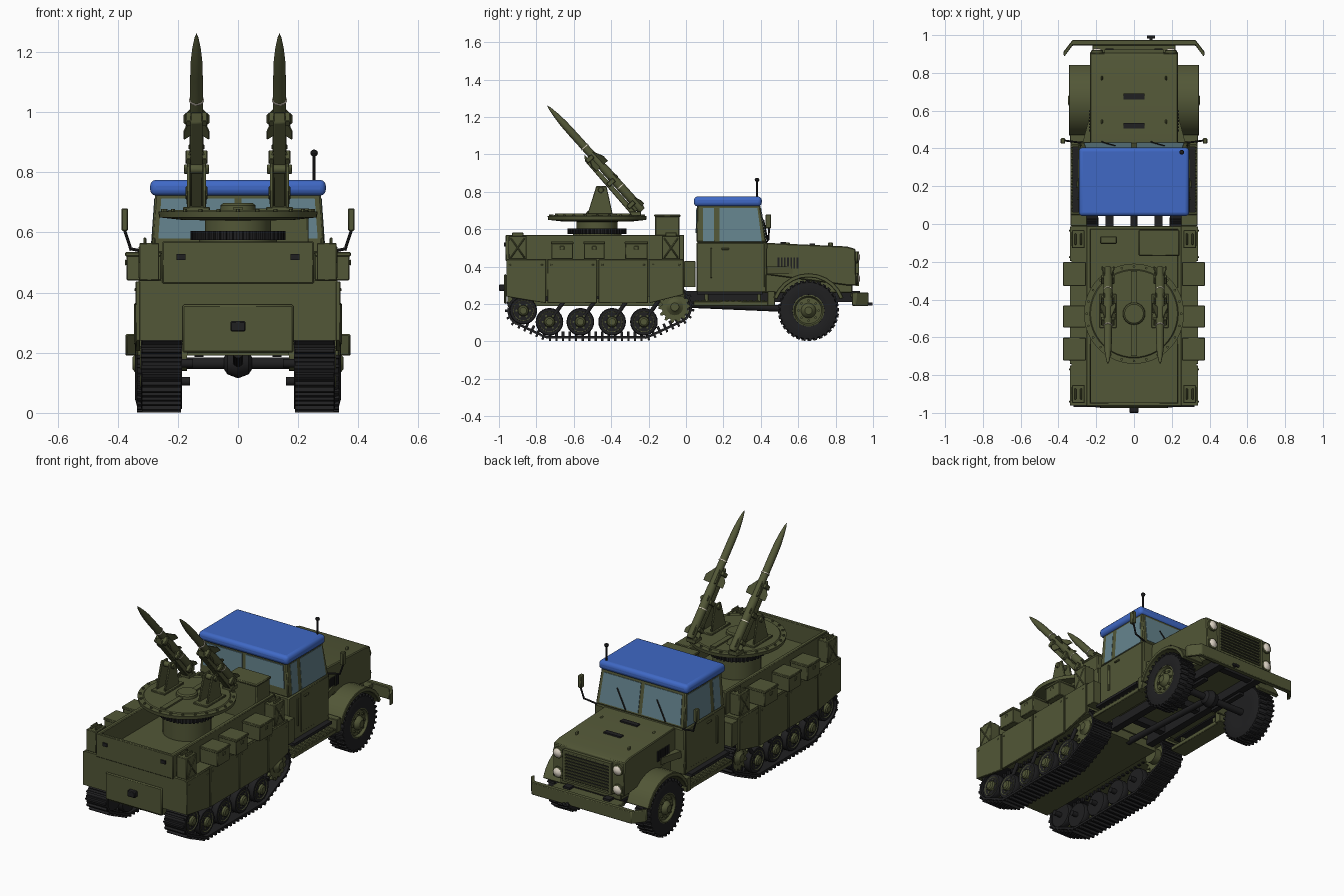
import bpy, bmesh, math
from mathutils import Vector as V

def material(name, rgb):
    m = bpy.data.materials.new(name)
    m.diffuse_color = (*rgb, 1)
    return m
OLIVE = material("olive", (0.085, 0.095, 0.038))
DARK = material("black_rubber", (0.014, 0.014, 0.015))
BLUE = material("blue_roof", (0.05, 0.14, 0.56))
GLASS = material("glass", (0.13, 0.23, 0.27))
LAMP = material("lamp", (0.75, 0.68, 0.58))

class Part:
    """Collects solids in world coordinates and becomes one object."""
    def __init__(self, name, mat=OLIVE, mirror=False, bevel=0):
        self.name, self.mat, self.mirror, self.bevel = name, mat, mirror, bevel
        self.bm = bmesh.new()
    def __enter__(self):
        return self
    def slab(self, pts, vec):
        a = [self.bm.verts.new(p) for p in pts]
        b = [self.bm.verts.new(V(p) + V(vec)) for p in pts]
        self.bm.faces.new(a)
        self.bm.faces.new(b[::-1])
        for i in range(len(a)):
            j = (i + 1) % len(a)
            self.bm.faces.new((a[i], b[i], b[j], a[j]))
    def box(self, x0, x1, y0, y1, z0, z1):
        self.slab([(x0, y0, z0), (x1, y0, z0), (x1, y1, z0), (x0, y1, z0)], (0, 0, z1 - z0))
    def side(self, yz, x0, x1):
        self.slab([(x0, y, z) for y, z in yz], (x1 - x0, 0, 0))
    def lathe(self, prof, o, d, seg=24):
        d = V(d).normalized()
        u = d.orthogonal().normalized()
        w = d.cross(u)
        ang = [2 * math.pi * i / seg for i in range(seg)]
        rings = [[self.bm.verts.new(V(o) + d * t + (u * math.cos(a) + w * math.sin(a)) * max(r, 1e-4))
                  for a in ang] for t, r in prof]
        for p, q in zip(rings, rings[1:]):
            for i in range(seg):
                j = (i + 1) % seg
                self.bm.faces.new((p[i], p[j], q[j], q[i]))
        self.bm.faces.new(rings[0])
        self.bm.faces.new(rings[-1])
    def rod(self, a, b, r, seg=12):
        self.lathe([(0, r), ((V(b) - V(a)).length, r)], a, V(b) - V(a), seg)
    def __exit__(self, *_):
        bm = self.bm
        bmesh.ops.recalc_face_normals(bm, faces=bm.faces[:])
        for f in bm.faces:
            f.smooth = True
        for e in bm.edges:
            e.smooth = e.calc_face_angle(0) < 0.6
        me = bpy.data.meshes.new(self.name)
        bm.to_mesh(me)
        me.materials.append(self.mat)
        ob = bpy.data.objects.new(self.name, me)
        bpy.context.collection.objects.link(ob)
        if self.bevel:
            m = ob.modifiers.new("bevel", 'BEVEL')
            m.width, m.segments = self.bevel, 3 if self.bevel > 0.015 else 1
        if self.mirror:
            ob.modifiers.new("mirror", 'MIRROR').use_mirror_merge = False

# Rear hull: lower body, open upper tub, skirts and rear door
with Part("lower_hull") as p:
    p.box(-0.33, 0.33, -0.96, -0.01, 0.24, 0.44)
    p.box(-0.17, 0.17, -0.955, -0.02, 0.19, 0.24)
with Part("upper_tub", bevel=0.004) as p:
    p.box(-0.25, 0.25, -0.965, -0.945, 0.43, 0.57)
    p.box(-0.25, 0.25, -0.03, -0.01, 0.43, 0.57)
    for s in (-1, 1):
        p.box(s * 0.24 - 0.012, s * 0.24 + 0.012, -0.965, -0.01, 0.43, 0.57)
    p.box(-0.24, 0.24, -0.95, -0.02, 0.43, 0.46)
with Part("side_skirts", mirror=True, bevel=0.003) as p:
    ys = [-0.965, -0.745, -0.472, -0.2, -0.01]
    for i, (a, b) in enumerate(zip(ys, ys[1:])):
        za, zb = (0.24 if i == 0 else 0.205), (0.25 if i == 3 else 0.205)
        p.side([(a + 0.004, za), (b - 0.004, zb), (b - 0.004, 0.437), (a + 0.004, 0.437)], 0.325, 0.34)
        for y in (a + 0.025, b - 0.025):
            p.rod((0.34, y, 0.41), (0.344, y, 0.41), 0.006, 8)
    p.box(0.25, 0.335, -0.01, 0.05, 0.29, 0.43)
with Part("rear_door", bevel=0.006) as p:
    p.slab([(-0.185, -0.96, 0.2), (0.185, -0.96, 0.2), (0.185, -0.96, 0.36), (-0.185, -0.96, 0.36)], (0, -0.013, 0))
with Part("rear_hitch", DARK, bevel=0.004) as p:
    p.box(-0.025, 0.025, -1.0, -0.97, 0.27, 0.305)
with Part("tail_lights", DARK, mirror=True) as p:
    p.box(0.175, 0.205, -0.972, -0.96, 0.508, 0.528)
with Part("stowage_boxes", mirror=True, bevel=0.004) as p:
    for y0, y1 in ((-0.325, -0.205), (-0.545, -0.435), (-0.72, -0.605)):
        p.box(0.255, 0.37, y0, y1, 0.44, 0.525)
        p.box(0.255, 0.375, y0 - 0.003, y1 + 0.003, 0.52, 0.535)
        p.box(0.37, 0.376, (y0 + y1) / 2 - 0.012, (y0 + y1) / 2 + 0.012, 0.49, 0.51)
with Part("fuel_cans", mirror=True, bevel=0.006) as p:
    for y in (-0.9, -0.08):
        p.box(0.262, 0.328, y - 0.048, y + 0.048, 0.44, 0.565)
        for x in (0.28, 0.31):
            p.box(x - 0.005, x + 0.005, y - 0.03, y + 0.03, 0.56, 0.583)
        for s in (-1, 1):
            p.slab([(0.325, y - 0.04, 0.5 - s * 0.05), (0.325, y - 0.034, 0.5 - s * 0.055),
                    (0.325, y + 0.04, 0.5 + s * 0.05), (0.325, y + 0.034, 0.5 + s * 0.055)], (0.006, 0, 0))
with Part("deck_locker", bevel=0.005) as p:
    p.box(0.03, 0.235, -0.165, -0.035, 0.45, 0.67)
    p.box(0.025, 0.24, -0.17, -0.03, 0.665, 0.68)
    p.box(-0.18, -0.09, -0.105, -0.065, 0.45, 0.5)

# Turntable
C = (0, -0.475, 0)
with Part("turntable") as p:
    p.lathe([(0.45, 0.13), (0.575, 0.13), (0.6, 0.13), (0.605, 0.11), (0.64, 0.11), (0.642, 0.19),
             (0.65, 0.262), (0.67, 0.265), (0.67, 0.235), (0.675, 0.23), (0.675, 0.01)], C, (0, 0, 1), 48)
    p.lathe([(0.67, 0.06), (0.69, 0.058), (0.697, 0.05)], C, (0, 0, 1))
    p.box(-0.015, 0.015, -0.7, -0.25, 0.67, 0.684)
    for i in range(24):
        a = math.tau * i / 24
        p.lathe([(0.668, 0.007), (0.678, 0.007)], (0.25 * math.cos(a), 0.25 * math.sin(a) - 0.475, 0), (0, 0, 1), 6)
with Part("gear_ring", DARK) as p:
    p.lathe([(0.575, 0.148), (0.605, 0.148)], C, (0, 0, 1), 48)
    for i in range(44):
        a = math.tau * i / 44
        u, w = V((math.cos(a), math.sin(a), 0)), V((-math.sin(a), math.cos(a), 0))
        o = V(C) + V((0, 0, 0.575))
        p.slab([o + u * r + w * s for r, s in ((0.145, -0.006), (0.158, -0.005), (0.158, 0.005), (0.145, 0.006))], (0, 0, 0.03))

# Launch rails and missiles, inclined in the yz plane
D, N, TAIL, MX = V((0, -0.67, 0.742)), V((0, 0.742, 0.67)), V((0, -0.235, 0.7)), 0.138
def along(t, n):
    q = TAIL + D * t + N * n
    return (q.y, q.z)
with Part("launcher_supports", mirror=True, bevel=0.003) as p:
    for x in (MX - 0.032, MX + 0.02):
        p.side([(-0.53, 0.67), (-0.39, 0.67), (-0.425, 0.83), (-0.48, 0.83)], x, x + 0.012)
    p.box(MX - 0.045, MX + 0.045, -0.55, -0.37, 0.67, 0.685)
    p.rod((MX - 0.042, -0.455, 0.81), (MX + 0.042, -0.455, 0.81), 0.016)
    p.box(MX - 0.03, MX + 0.03, -0.3, -0.24, 0.67, 0.695)
with Part("launch_rails", mirror=True, bevel=0.003) as p:
    p.side([along(0.0, -0.058), along(0.4, -0.05), along(0.43, -0.028), along(0.0, -0.026)], MX - 0.02, MX + 0.02)
    for t in (0.05, 0.21, 0.38):
        p.side([along(t, -0.045), along(t + 0.025, -0.045), along(t + 0.025, 0.0), along(t, 0.0)], MX - 0.036, MX + 0.036)
with Part("missiles", mirror=True) as p:
    o = TAIL + V((MX, 0, 0))
    p.lathe([(0, 0.018), (0.02, 0.024), (0.3, 0.024), (0.32, 0.021), (0.56, 0.021), (0.63, 0.0195), (0.69, 0.014),
             (0.735, 0.007), (0.755, 0.001)], o, D, 20)
    for k in range(4):
        a = math.pi / 4 + k * math.pi / 2
        u = V((1, 0, 0)) * math.cos(a) + N * math.sin(a)
        w = (V((1, 0, 0)) * -math.sin(a) + N * math.cos(a)) * 0.005
        for t, h, l in ((0.32, 0.058, 0.1), (0.02, 0.045, 0.07), (0.22, 0.036, 0.04)):
            p.slab([o + D * tt + u * r - w / 2 for tt, r in ((t, 0.015), (t, h), (t + l * 0.35, h), (t + l, 0.015))], w)
with Part("missile_bands", LAMP, mirror=True) as p:
    for t in (0.17, 0.455):
        p.lathe([(t, 0.0247), (t + 0.005, 0.0247)], TAIL + V((MX, 0, 0)), D, 20)

# Tracks: hull of the wheel circles, resampled into shoes
IDLER, SPROCKET, ROAD = (-0.87, 0.165), (-0.06, 0.185), [(y, 0.105) for y in (-0.73, -0.565, -0.395, -0.225)]
pts = sorted((cy + r * math.cos(i * math.tau / 48), cz + r * math.sin(i * math.tau / 48))
             for (cy, cz), r in ((IDLER, 0.078), (ROAD[0], 0.083), (ROAD[3], 0.083), (SPROCKET, 0.086)) for i in range(48))
def half(ps):
    h = []
    for q in ps:
        while len(h) > 1 and (h[-1][0]-h[-2][0])*(q[1]-h[-2][1]) - (h[-1][1]-h[-2][1])*(q[0]-h[-2][0]) <= 0:
            h.pop()
        h.append(q)
    return h[:-1]
path = [V((0, *q)) for q in half(pts) + half(pts[::-1])]
segs = [(a, b, (b - a).length) for a, b in zip(path, path[1:] + path[:1])]
NS = 62
pitch = sum(s[2] for s in segs) / NS
with Part("tracks", DARK, mirror=True) as p:
    for i in range(NS):
        d = i * pitch
        for a, b, l in segs:
            if d <= l:
                break
            d -= l
        t = (b - a).normalized()
        n = V((0, t.z, -t.y))
        c = a + t * d
        for x0, x1, h0, h1, g in ((0.187, 0.322, -0.007, 0.006, 0.5), (0.19, 0.319, 0.006, 0.02, 0.17), (0.247, 0.262, -0.03, 0, 0.2)):
            q = [c + t * pitch * s * g + n * h for s, h in ((-1, h0), (1, h0), (1, h1), (-1, h1))]
            p.side([(v.y, v.z) for v in q], x0, x1)
with Part("road_wheels", mirror=True) as p:
    for y, z in ROAD + [IDLER]:
        p.lathe([(0.2, 0.06), (0.295, 0.06), (0.31, 0.055), (0.302, 0.042), (0.305, 0.03), (0.32, 0.026), (0.326, 0.018)], (0, y, z), (1, 0, 0))
        for k in range(6):
            a = math.tau * k / 6
            p.lathe([(0.3, 0.006), (0.311, 0.006)], (0, y + 0.036 * math.cos(a), z + 0.036 * math.sin(a)), (1, 0, 0), 6)
with Part("road_wheel_tyres", DARK, mirror=True) as p:
    for y, z in ROAD + [IDLER]:
        for x in (0.195, 0.268):
            p.lathe([(x, 0.058), (x, 0.07), (x + 0.006, 0.074), (x + 0.034, 0.074), (x + 0.04, 0.07), (x + 0.04, 0.058)], (0, y, z), (1, 0, 0))
with Part("drive_sprockets", mirror=True) as p:
    for x in (0.21, 0.285):
        p.side([(SPROCKET[0] + r * math.cos(k * math.pi / 28), SPROCKET[1] + r * math.sin(k * math.pi / 28))
                for k in range(56) for r in [0.088 if k % 4 < 2 else 0.07]], x, x + 0.016)
    p.lathe([(0.17, 0.045), (0.305, 0.045), (0.315, 0.03), (0.325, 0.022)], (0, *SPROCKET), (1, 0, 0))
with Part("suspension_arms", DARK, mirror=True) as p:
    for y, z in ROAD:
        p.rod((0.3, y, z), (0.3, y + 0.08, 0.22), 0.011)
        p.rod((0.16, y, z), (0.3, y, z), 0.015)
    p.rod((0.15, *IDLER), (0.3, *IDLER), 0.015)

# Chassis frame and front axle
with Part("chassis_frame", DARK) as p:
    for x in (-0.13, 0.13):
        p.box(x - 0.022, x + 0.022, -0.1, 0.93, 0.21, 0.27)
    for y in (0.1, 0.4, 0.85):
        p.box(-0.13, 0.13, y, y + 0.04, 0.22, 0.26)
    p.rod((0, -0.05, 0.2), (0, 0.65, 0.17), 0.018)
    p.rod((-0.26, 0.655, 0.165), (0.26, 0.655, 0.165), 0.02)
    p.lathe([(-0.05, 0.015), (-0.035, 0.037), (0, 0.05), (0.035, 0.037), (0.05, 0.015)], (0, 0.655, 0.165), (1, 0, 0))
    for x in (-0.13, 0.13):
        p.box(x - 0.015, x + 0.015, 0.53, 0.78, 0.185, 0.2)

# Front wheels
W = (0, 0.655, 0.165)
with Part("front_tyres", DARK, mirror=True) as p:
    p.lathe([(0.23, 0.08), (0.225, 0.12), (0.235, 0.15), (0.25, 0.156), (0.32, 0.156), (0.334, 0.15), (0.342, 0.12), (0.335, 0.085), (0.32, 0.08)], W, (1, 0, 0), 40)
    for k in range(32):
        a = math.tau * k / 32
        u, w = V((0, math.cos(a), math.sin(a))), V((0, -math.sin(a), math.cos(a))) * 0.009
        for x, c in ((0.236, V(W)), (0.288, V(W) + w)):
            q = [c + u * r + w * s for r, s in ((0.145, -0.8), (0.163, -0.6), (0.163, 0.6), (0.145, 0.8))]
            p.side([(v.y, v.z) for v in q], x, x + 0.048)
with Part("front_wheel_hubs", mirror=True) as p:
    p.lathe([(0.24, 0.082), (0.334, 0.086), (0.336, 0.078), (0.322, 0.07), (0.325, 0.04), (0.34, 0.034), (0.35, 0.02)], W, (1, 0, 0), 32)
    for k in range(8):
        a = math.tau * k / 8
        p.lathe([(0.32, 0.007), (0.333, 0.007)], (0, W[1] + 0.054 * math.cos(a), W[2] + 0.054 * math.sin(a)), (1, 0, 0), 6)
with Part("front_fenders", mirror=True, bevel=0.003) as p:
    arc = [(r, math.radians(20 + 14 * k)) for r, ks in ((0.2, range(11)), (0.178, range(10, -1, -1))) for k in ks]
    p.side([(W[1] + r * math.cos(a), W[2] + r * math.sin(a)) for r, a in arc], 0.2, 0.345)
    p.box(0.225, 0.34, 0.435, 0.475, 0.19, 0.27)

# Cab
with Part("cab", bevel=0.006) as p:
    p.side([(0.055, 0.26), (0.43, 0.26), (0.435, 0.53), (0.055, 0.53)], -0.293, 0.293)
    bm_pts = [(-0.29, 0.055, 0.53), (0.29, 0.055, 0.53), (0.275, 0.06, 0.735), (-0.275, 0.06, 0.735)]
    f = [p.bm.verts.new(q) for q in bm_pts]
    b = [p.bm.verts.new((x, 0.43 if z < 0.6 else 0.395, z)) for x, _, z in bm_pts]
    for vs in [f, b[::-1]] + [[f[i], b[i], b[(i + 1) % 4], f[(i + 1) % 4]] for i in range(4)]:
        p.bm.faces.new(vs)
with Part("cab_roof", BLUE, bevel=0.02) as p:
    p.box(-0.292, 0.292, 0.042, 0.405, 0.722, 0.775)
with Part("cab_windows", GLASS, mirror=True) as p:
    for y0, y1, y2 in ((0.09, 0.15, 0.15), (0.18, 0.405, 0.382)):
        p.slab([(0.288, y0, 0.535), (0.288, y1, 0.535), (0.2755, y2, 0.713), (0.2755, y0, 0.713)], (0.003, 0, 0))
    p.slab([(0.012, 0.428, 0.545), (0.265, 0.428, 0.545), (0.255, 0.399, 0.713), (0.012, 0.399, 0.713)], (0, 0.003, 0))
    p.slab([(0.012, 0.0565, 0.58), (0.265, 0.0565, 0.58), (0.255, 0.06, 0.713), (0.012, 0.06, 0.713)], (0, -0.005, 0))
with Part("doors", mirror=True, bevel=0.002) as p:
    p.box(0.29, 0.297, 0.165, 0.42, 0.29, 0.525)
    p.box(0.295, 0.305, 0.19, 0.23, 0.49, 0.5)
    p.box(0.29, 0.303, 0.13, 0.14, 0.34, 0.5)
with Part("wipers", DARK) as p:
    for x in (-0.17, 0.09):
        p.rod((x, 0.435, 0.545), (x + 0.07, 0.414, 0.65), 0.004, 6)
with Part("running_boards", mirror=True, bevel=0.003) as p:
    p.box(0.235, 0.335, 0.04, 0.44, 0.19, 0.215)
    for y in (0.1, 0.38):
        p.box(0.25, 0.28, y, y + 0.02, 0.21, 0.265)
    for i in range(12):
        p.box(0.24, 0.335, 0.05 + i * 0.032, 0.068 + i * 0.032, 0.213, 0.222)
with Part("upper_steps", DARK, mirror=True) as p:
    p.box(0.24, 0.325, 0.06, 0.41, 0.252, 0.268)
with Part("mirror_arms", DARK, mirror=True) as p:
    p.rod((0.28, 0.43, 0.53), (0.355, 0.44, 0.545), 0.005, 8)
    p.rod((0.355, 0.44, 0.54), (0.378, 0.445, 0.61), 0.005, 8)
with Part("mirrors", mirror=True, bevel=0.004) as p:
    p.box(0.365, 0.388, 0.425, 0.455, 0.605, 0.68)
with Part("antenna", DARK) as p:
    p.rod((0.253, 0.38, 0.76), (0.253, 0.38, 0.86), 0.005, 8)
    p.lathe([(0, 0.005), (0.004, 0.01), (0.011, 0.013), (0.018, 0.01), (0.022, 0.003)], (0.253, 0.38, 0.853), (0, 0, 1))

# Engine hood, grille, lamps and bumper
with Part("hood", bevel=0.008) as p:
    p.side([(0.41, 0.36), (0.41, 0.528), (0.86, 0.508), (0.905, 0.495), (0.912, 0.3), (0.86, 0.3)], -0.232, 0.232)
    p.box(-0.2, 0.2, 0.42, 0.89, 0.26, 0.37)
    for x in (-0.17, 0.17):
        for y in (0.53, 0.76):
            p.box(x - 0.005, x + 0.005, y, y + 0.025, 0.505, 0.53)
with Part("hood_shoulders", mirror=True) as p:
    p.slab([(0.22, 0.42, 0.36), (0.275, 0.42, 0.36), (0.235, 0.57, 0.36), (0.22, 0.57, 0.36)], (0, 0, 0.04))
with Part("hood_vents", DARK, mirror=True) as p:
    for i in range(7):
        p.box(0.23, 0.237, 0.49 + i * 0.017, 0.499 + i * 0.017, 0.39, 0.45)
    for y, z in ((0.52, 0.526), (0.675, 0.519)):
        p.box(0, 0.055, y - 0.015, y + 0.015, z - 0.01, z + 0.005)
with Part("grille_back", DARK) as p:
    p.box(-0.145, 0.145, 0.905, 0.914, 0.31, 0.475)
with Part("grille_slats") as p:
    for i in range(9):
        p.box(-0.145, 0.145, 0.91, 0.922, 0.316 + i * 0.018, 0.324 + i * 0.018)
    for x in (-0.15, 0.15):
        p.box(x - 0.007, x + 0.007, 0.905, 0.925, 0.303, 0.482)
    for z in (0.303, 0.476):
        p.box(-0.157, 0.157, 0.905, 0.925, z - 0.006, z + 0.006)
with Part("headlight_rings", mirror=True) as p:
    for z in (0.45, 0.335):
        p.lathe([(0.89, 0.032), (0.918, 0.032), (0.92, 0.027)], (0.195, 0, z), (0, 1, 0))
with Part("headlights", LAMP, mirror=True) as p:
    for z in (0.45, 0.335):
        p.lathe([(0.91, 0.027), (0.921, 0.025), (0.928, 0.016), (0.931, 0.002)], (0.195, 0, z), (0, 1, 0))
with Part("front_bumper", bevel=0.004) as p:
    p.slab([(-0.37, 0.885, 0.19), (-0.325, 0.945, 0.19), (0.325, 0.945, 0.19), (0.37, 0.885, 0.19), (0.375, 0.91, 0.19),
            (0.325, 0.975, 0.19), (-0.325, 0.975, 0.19), (-0.375, 0.91, 0.19)], (0, 0, 0.072))
    p.box(-0.22, 0.22, 0.88, 0.95, 0.235, 0.258)
with Part("tow_hook", DARK) as p:
    p.rod((0.09, 0.97, 0.2), (0.09, 0.998, 0.2), 0.008)
    p.rod((0.07, 0.99, 0.2), (0.11, 0.99, 0.2), 0.008)
